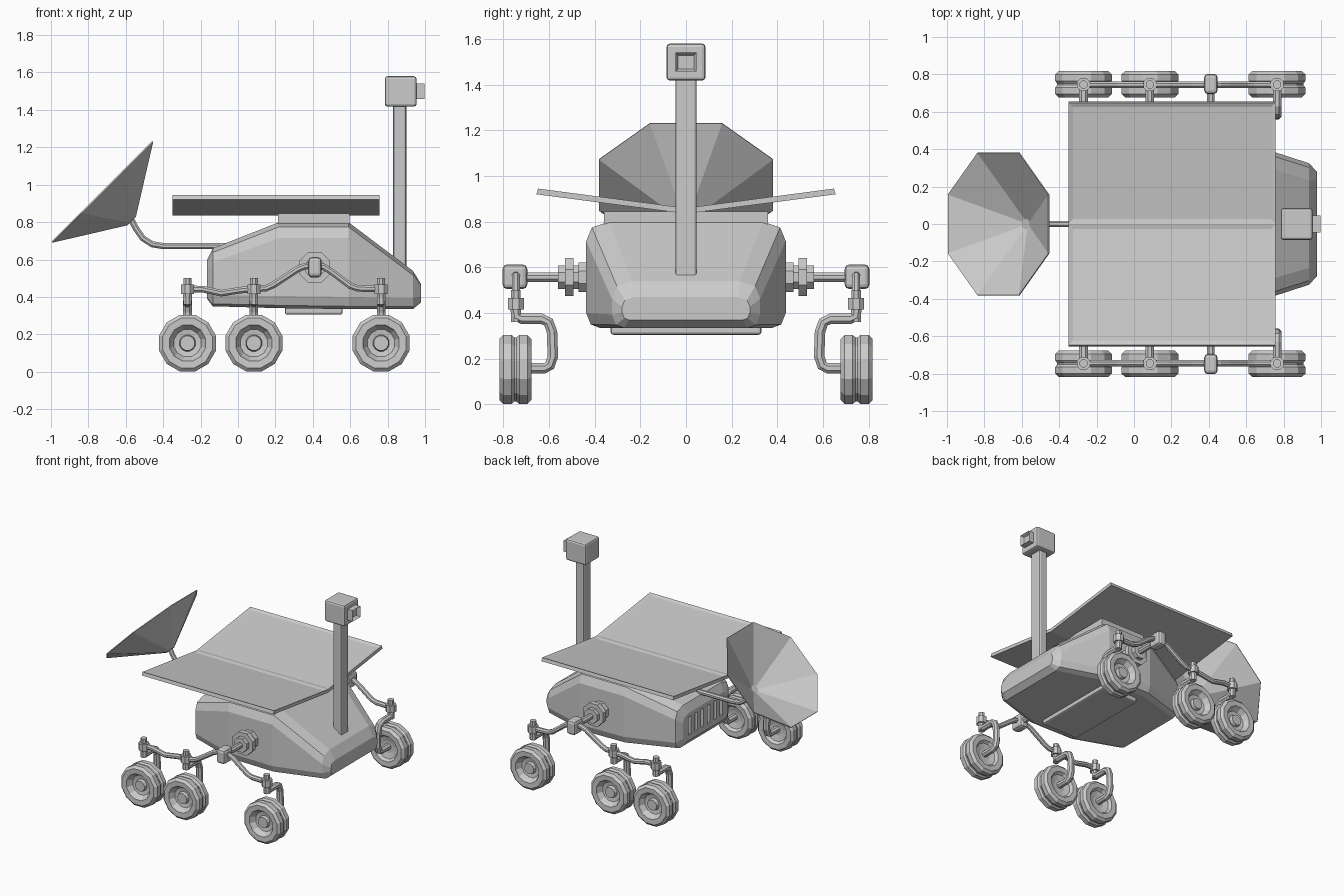
import bpy, bmesh
from math import cos, sin, pi
from mathutils import Vector

if "Cube" in bpy.data.objects:
    bpy.data.objects.remove(bpy.data.objects["Cube"])


def finish(name, bm, mirror=False, loc=(0, 0, 0), bevel=0):
    bmesh.ops.recalc_face_normals(bm, faces=bm.faces)
    me = bpy.data.meshes.new(name)
    bm.to_mesh(me)
    bm.free()
    ob = bpy.data.objects.new(name, me)
    ob.location = loc
    bpy.context.collection.objects.link(ob)
    if bevel:
        m = ob.modifiers.new("bevel", 'BEVEL')
        m.width, m.segments = bevel, 2
    if mirror:
        m = ob.modifiers.new("mirror", 'MIRROR')
        m.use_axis = (False, True, False)
    return ob


def loft(rings):
    """Bridge matching rings of points and cap both ends."""
    bm = bmesh.new()
    vs = [[bm.verts.new(p) for p in r] for r in rings]
    n = len(vs[0])
    for a, b in zip(vs, vs[1:]):
        for i in range(n):
            j = (i + 1) % n
            bm.faces.new((a[i], a[j], b[j], b[i]))
    bm.faces.new(vs[0])
    bm.faces.new(vs[-1])
    bmesh.ops.recalc_face_normals(bm, faces=bm.faces)
    return bm


def lathe(name, profile, axis, centre=(0, 0, 0), sides=12, **kw):
    """Profile is (radius, distance along axis)."""
    q = Vector((0, 0, 1)).rotation_difference(Vector(axis))
    rings = []
    for r, t in profile:
        ring = [Vector((r * cos((i + .5) * 2 * pi / sides), r * sin((i + .5) * 2 * pi / sides), t))
                for i in range(sides)]
        rings.append([q @ p + Vector(centre) for p in ring])
    return finish(name, loft(rings), **kw)


def tube(name, pts, r, normal, sides=8, **kw):
    """Sweep a round section along a path lying in a plane."""
    pts, n = [Vector(p) for p in pts], Vector(normal)
    rings = []
    for i, p in enumerate(pts):
        t = (pts[min(i + 1, len(pts) - 1)] - pts[max(i - 1, 0)]).normalized()
        s = t.cross(n)
        rings.append([p + r * (cos((k + .5) * 2 * pi / sides) * n + sin((k + .5) * 2 * pi / sides) * s)
                      for k in range(sides)])
    return finish(name, loft(rings), **kw)


def box_bm(lo, hi):
    x0, y0, z0 = lo
    x1, y1, z1 = hi
    return loft([[(x0, y0, z), (x1, y0, z), (x1, y1, z), (x0, y1, z)] for z in (z0, z1)])


def box(name, lo, hi, **kw):
    return finish(name, box_bm(lo, hi), **kw)


# hull: chamfered sections along x (x, half width, bottom, top, chamfer scale)
rings = []
for x, w, b, t, c in [(-.165, .27, .39, .60, .6), (-.135, .32, .35, .66, .9), (.22, .437, .34, .80, 1),
                      (.59, .437, .335, .80, 1), (.935, .325, .335, .54, .9), (.978, .28, .37, .47, .5)]:
    half = [(w - .06 * c, b), (w - .02 * c, b + .015 * c), (w, b + .065 * c),
            (w, t - .085 * c), (w - .025 * c, t - .025 * c), (w - .10 * c, t)]
    rings.append([(x, y, z) for y, z in half] + [(x, -y, z) for y, z in reversed(half)])
hull = finish("hull", loft(rings))

# rear vent slots
for i in range(6):
    y = -.19 + i * .076
    cut = box("vent_cutter", (-.2, y - .015, .43), (-.14, y + .015, .57))
    cut.hide_render = True
    cut.hide_viewport = True
    m = hull.modifiers.new("vent", 'BOOLEAN')
    m.object, m.operation = cut, 'DIFFERENCE'

# belly plate and deck
box("belly_plate", (.25, -.33, .305), (.56, .33, .36), bevel=.012)
box("deck", (.215, -.36, .78), (.595, .36, .845))

# solar panels with recessed cell area
bm = loft([[(x, 0, .835), (x, .655, .92), (x, .648, .945), (x, 0, .86)] for x in (-.35, .757)])
top = [f for f in bm.faces if f.normal.z > .9]
bmesh.ops.inset_region(bm, faces=top, thickness=.035, depth=-.008)
finish("solar_panel", bm, mirror=True)

# camera mast
box("mast", (.83, -.047, .5), (.90, .047, 1.43), bevel=.012)
box("camera_head", (.785, -.085, 1.418), (.955, .085, 1.58), bevel=.014)
bm = box_bm((.94, -.046, 1.457), (.997, .046, 1.54))
face = [f for f in bm.faces if f.normal.x > .9]
bmesh.ops.inset_region(bm, faces=face, thickness=.016, depth=0)
bmesh.ops.translate(bm, verts=face[0].verts[:], vec=(-.025, 0, 0))
finish("camera_lens", bm)

# dish antenna and its arm
lathe("dish", [(.03, .008), (.411, .218), (.413, .212), (.035, -.006)], (-1, 0, 1), (-.573, 0, .81), sides=8)
tube("dish_arm", [(-.05, 0, .672), (-.40, 0, .672), (-.46, 0, .682), (-.51, 0, .715),
                  (-.545, 0, .765), (-.572, 0, .815)], .018, (0, 1, 0))

# rocker pivot on the hull side
lathe("pivot_collar", [(.07, .36), (.07, .47), (.056, .47), (.056, .492), (.09, .492), (.09, .53),
                       (.056, .53), (.056, .56), (.022, .56), (.022, .72)], (0, 1, 0), (.41, 0, .557),
      sides=8, mirror=True)
box("rocker_knuckle", (.375, .695, .505), (.447, .803, .613), bevel=.02, mirror=True)

# suspension arms
Y = .745
for name, path in {
    "rear_bogie_arm": [(-.27, .443), (-.19, .442), (-.09, .42), (.01, .436), (.085, .443)],
    "rocker_rear_arm": [(.085, .443), (.15, .447), (.19, .465), (.32, .55), (.36, .565), (.41, .567)],
    "rocker_front_arm": [(.41, .567), (.46, .56), (.50, .535), (.60, .46), (.64, .446), (.765, .442)],
}.items():
    tube(name, [(x, Y, z) for x, z in path], .019, (0, 1, 0), mirror=True)

# wheels, with steering knuckles and bent legs
tyre = [(.04, .795), (.045, .77), (.075, .775), (.092, .80), (.10, .815), (.138, .817), (.157, .80),
        (.157, .765), (.146, .752), (.146, .742), (.157, .729), (.157, .695), (.138, .677),
        (.10, .679), (.085, .70), (.045, .71)]
for name, x in (("rear", -.27), ("middle", .085), ("front", .765)):
    lathe(name + "_wheel", tyre, (0, 1, 0), (0, 0, .153), sides=12, mirror=True, loc=(x, 0, 0))
    tube(name + "_leg", [(0, .72, .158), (0, .62, .158), (0, .597, .17), (0, .583, .21), (0, .587, .32),
                         (0, .602, .36), (0, .632, .375), (0, .72, .375), (0, .742, .385), (0, .747, .42)],
         .025, (1, 0, 0), mirror=True, loc=(x, 0, 0))
    lathe(name + "_knuckle", [(.024, .36), (.024, .415), (.038, .415), (.038, .467), (.023, .467),
                              (.023, .502)], (0, 0, 1), (0, Y, 0), sides=8, mirror=True, loc=(x, 0, 0))
